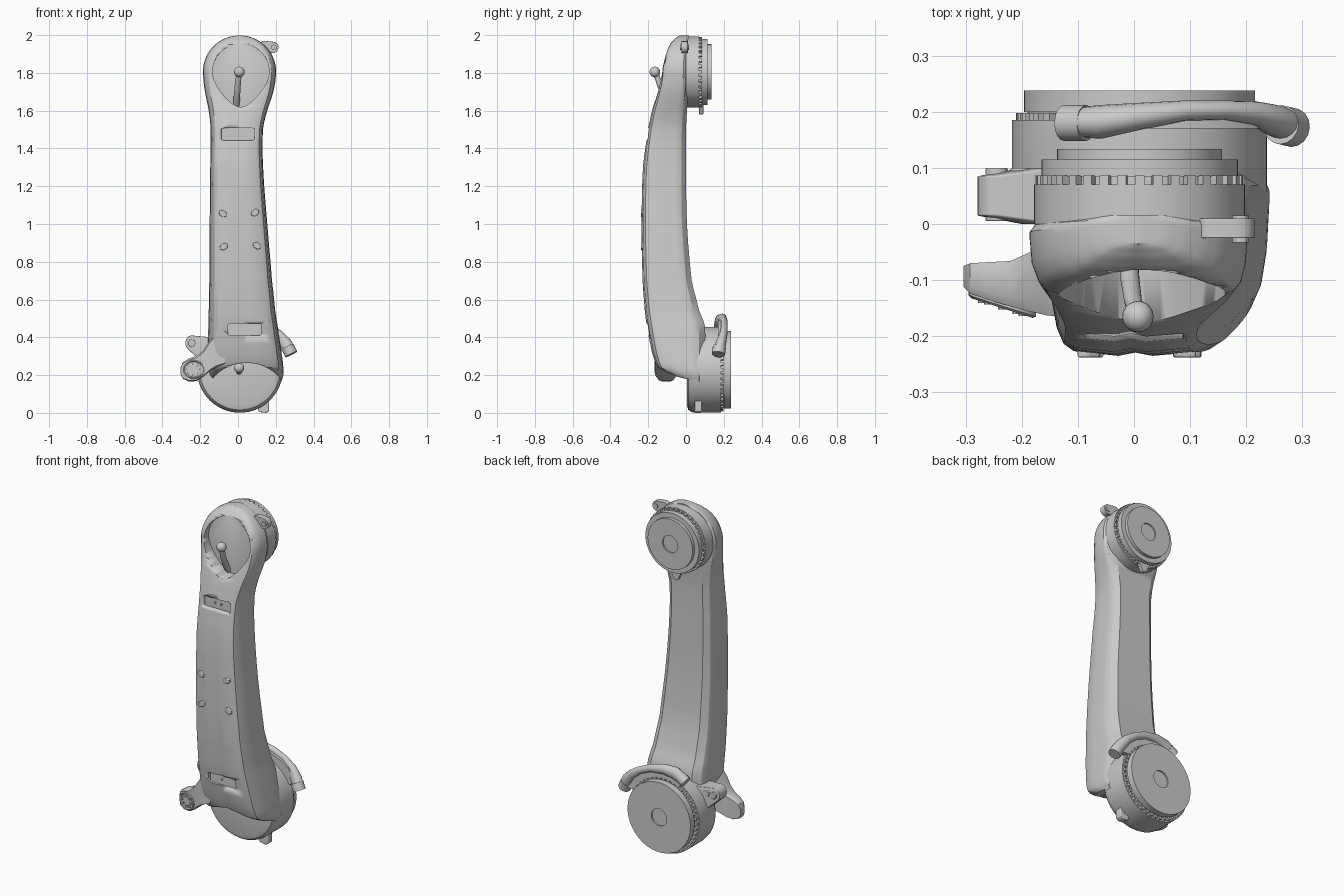
import bpy, bmesh, math
from mathutils import Vector

if "Cube" in bpy.data.objects:
    bpy.data.objects.remove(bpy.data.objects["Cube"])

grey = bpy.data.materials.new("satin grey")
grey.use_nodes = True
COL = (0.6, 0.6, 0.6, 1)
grey.diffuse_color = COL
grey.node_tree.nodes["Principled BSDF"].inputs["Base Color"].default_value = COL


def finish(bm, name, angle=30, bevel=0):
    bmesh.ops.recalc_face_normals(bm, faces=bm.faces)
    me = bpy.data.meshes.new(name)
    bm.to_mesh(me)
    bm.free()
    ob = bpy.data.objects.new(name, me)
    bpy.context.collection.objects.link(ob)
    me.materials.append(grey)
    if bevel:
        mod = ob.modifiers.new("Bevel", "BEVEL")
        mod.width, mod.segments, mod.limit_method = bevel, 3, "ANGLE"
    bpy.ops.object.select_all(action="DESELECT")
    ob.select_set(True)
    bpy.context.view_layer.objects.active = ob
    bpy.ops.object.shade_smooth_by_angle(angle=math.radians(angle))
    return ob


def loft(name, rings, bevel=0):
    """Skin a list of equal-length closed rings and cap both ends."""
    bm = bmesh.new()
    rows = [[bm.verts.new(p) for p in r] for r in rings]
    n = len(rows[0])
    for a, b in zip(rows, rows[1:]):
        for i in range(n):
            bm.faces.new((a[i], a[(i + 1) % n], b[(i + 1) % n], b[i]))
    bm.faces.new(rows[0])
    bm.faces.new(rows[-1])
    return finish(bm, name, 30, bevel)


def circle(x, z, rx, rz=None, n=64):
    rz = rz or rx
    return [(x + rx * math.cos(t * math.tau / n), z + rz * math.sin(t * math.tau / n)) for t in range(n)]


def prism(name, outline, y0, y1, bevel=0):
    return loft(name, [[(x, y, z) for x, z in outline] for y in (y0, y1)], bevel)


def turned(name, x, z, profile):
    """Turned part about a y-directed axis; profile is (radius, y)."""
    return loft(name, [[(a, y, b) for a, b in circle(x, z, r)] for r, y in profile])


def hull(name, points, bevel=0.008):
    bm = bmesh.new()
    for p in points:
        bm.verts.new(p)
    bmesh.ops.convex_hull(bm, input=bm.verts)
    bmesh.ops.delete(bm, geom=[v for v in bm.verts if not v.link_faces], context="VERTS")
    return finish(bm, name, 35, bevel)


def tube(name, pts, radii, flat=1.0):
    """Round rod along a path, optionally widened in the path's plane."""
    rings = []
    for i, p in enumerate(pts):
        d = (Vector(pts[min(i + 1, len(pts) - 1)]) - Vector(pts[max(i - 1, 0)])).normalized()
        side = d.cross(Vector((0, 1, 0))).normalized()
        up = side.cross(d)
        rings.append([Vector(p) + side * a * flat + up * b for a, b in circle(0, 0, radii[i], n=16)])
    return loft(name, rings)


def ball(name, pos, r):
    bm = bmesh.new()
    bmesh.ops.create_uvsphere(bm, u_segments=20, v_segments=12, radius=r)
    bmesh.ops.translate(bm, verts=bm.verts, vec=pos)
    return finish(bm, name)


def cut(target, cutter):
    mod = target.modifiers.new("Cut", "BOOLEAN")
    mod.operation, mod.object, mod.solver = "DIFFERENCE", cutter, "EXACT"
    cutter.hide_render = True
    cutter.hide_viewport = True
    cutter.display_type = "WIRE"


# Arm shell: stations of z, left edge, right edge, front, back
STATIONS = [
    (0.165, -0.13, 0.23, -0.01, 0.09), (0.2, -0.15, 0.24, -0.08, 0.1),
    (0.24, -0.155, 0.24, -0.15, 0.1), (0.32, -0.16, 0.23, -0.18, 0.1),
    (0.46, -0.157, 0.21, -0.207, 0.1), (0.54, -0.155, 0.197, -0.218, 0.07),
    (0.7, -0.152, 0.18, -0.23, 0.03), (1.0, -0.15, 0.155, -0.235, 0.005),
    (1.3, -0.147, 0.133, -0.228, 0.0), (1.5, -0.145, 0.132, -0.202, 0.0),
    (1.6, -0.155, 0.155, -0.18, 0.005), (1.7, -0.175, 0.187, -0.152, 0.012),
]
HEAD_X, HEAD_Z, HEAD_R = 0.008, 1.805, 0.194
for k in range(9):
    a = math.radians(-6 + 11.7 * k)
    w = HEAD_R * math.cos(a)
    s = math.sin(a)
    front = -0.135 + 0.05 * max(0, s) + 0.05 * max(0, s) ** 5
    STATIONS.append((HEAD_Z + HEAD_R * s, HEAD_X - w, HEAD_X + w, front, 0.015))

# Cross-section from the front ridge round to the back, one list per side
REAR = [(1, 0.72), (1, 0.8), (0.95, 0.89), (0.74, 1)]
LEFT = [(0.2, 0), (0.74, 0.03), (0.87, 0.085), (0.94, 0.2), (0.98, 0.4)] + REAR
RIGHT = [(-0.2, 0), (-0.72, 0.035), (-0.84, 0.09), (-0.92, 0.21), (-0.98, 0.42)] + [(-u, v) for u, v in REAR]
SECTION = LEFT + RIGHT[::-1] + [(0, 0.025)]


def ring(s):
    z, l, r, f, b = s
    return [((l + r) / 2 + u * (r - l) / 2, f + v * (b - f), z) for u, v in SECTION]


def spline(p0, p1, p2, p3, t):
    h = lambda a, b, c, d: b + t * (c - a) / 2 + t * t * (a - 2.5 * b + 2 * c - d / 2) + t ** 3 * (1.5 * (b - c) + (d - a) / 2)
    out = [h(*q) for q in zip(p0, p1, p2, p3)]
    out[0] = p1[0] + t * (p2[0] - p1[0])
    return out


rings, last = [], len(STATIONS) - 1
for i in range(last):
    quad = [STATIONS[min(max(i + k, 0), last)] for k in (-1, 0, 1, 2)]
    rings += [ring(spline(*quad, t / 3)) for t in range(3)]
rings.append(ring(STATIONS[-1]))
shell = loft("arm_shell", rings)

# Cut recesses: teardrop on the head, arch at the foot, two label slots
drop = []
for x, z in circle(0.015, 1.805, 0.15):
    d = max(0, 1.805 - z) / 0.15
    drop.append((0.015 + (x - 0.015) * (1 - 0.3 * d * d), z - 0.035 * d * d))
cut(shell, prism("head_recess_cutter", drop, -0.4, -0.082))
cut(shell, prism("foot_arch_cutter", circle(0.045, 0.03, 0.235), -0.4, 0.03))


def slot(x, z, w, h):
    r = h / 3
    return [(x + sx * (w - r) + r * math.cos(math.radians(a)), z + sz * (h - r) + r * math.sin(math.radians(a)))
            for sx, sz, q in ((1, 1, 0), (-1, 1, 90), (-1, -1, 180), (1, -1, 270)) for a in (q, q + 30, q + 60, q + 90)]


for tag, x, z, floor, pins in (("upper", 0, 1.475, -0.183, (-0.02, 0.02)), ("lower", 0.035, 0.442, -0.183, (-0.01,))):
    cut(shell, prism(tag + "_slot_cutter", slot(x, z, 0.088, 0.032), -0.4, floor))
    for dx in pins:
        prism(tag + "_slot_pin", circle(x + dx, z, 0.006, n=12), floor - 0.006, floor + 0.01)

# Four front screws
for x, z, tilt in ((-0.08, 1.055, -0.6), (0.09, 1.06, 0.6), (-0.075, 0.88, 0.6), (0.1, 0.885, -0.6)):
    hexa = [(x + a * math.cos(tilt) - b * math.sin(tilt), z + a * math.sin(tilt) + b * math.cos(tilt))
            for a, b in circle(0, 0, 0.025, 0.018, n=6)]
    prism("front_screw", hexa, -0.238, -0.2, 0.004)

# Joint drums with stepped flanges and a central dimple
turned("upper_joint_drum", 0.01, HEAD_Z, [
    (0.17, -0.02), (0.188, 0), (0.188, 0.07), (0.172, 0.07), (0.172, 0.085), (0.175, 0.085), (0.175, 0.115),
    (0.147, 0.115), (0.147, 0.134), (0.05, 0.134), (0.05, 0.126), (0.001, 0.126)])
turned("lower_joint_drum", 0.01, 0.228, [
    (0.19, 0.005), (0.212, 0.012), (0.224, 0.03), (0.227, 0.05), (0.227, 0.185), (0.2, 0.185), (0.2, 0.2),
    (0.206, 0.2), (0.206, 0.238), (0.05, 0.238), (0.05, 0.23), (0.001, 0.23)])


def teeth(name, x, z, r, y0, y1, count):
    bm = bmesh.new()
    for k in range(count):
        a = k * math.tau / count
        c, s = math.cos(a), math.sin(a)
        cube = bmesh.ops.create_cube(bm, size=1)["verts"]
        for v in cube:
            rad, tan = r + v.co.x * 0.016, v.co.z * 0.017
            v.co = (x + rad * c - tan * s, (y0 + y1) / 2 + v.co.y * (y1 - y0), z + rad * s + tan * c)
    finish(bm, name)


teeth("upper_tooth_ring", 0.01, HEAD_Z, 0.178, 0.066, 0.086, 36)
teeth("lower_tooth_ring", 0.01, 0.228, 0.212, 0.18, 0.198, 44)

# Joystick in the head and stub knob on the lower joint
tube("joystick_stem", [(-0.008, -0.075, 1.628), (-0.007, -0.1, 1.66), (-0.002, -0.135, 1.73), (0.006, -0.163, 1.805)],
     [0.016, 0.017, 0.016, 0.014])
ball("joystick_ball", (0.007, -0.165, 1.805), 0.028)
tube("stub_stem", [(0.005, 0.02, 0.215), (0.005, -0.02, 0.225), (0.006, -0.04, 0.236)], [0.015, 0.015, 0.013])
ball("stub_ball", (0.006, -0.04, 0.238), 0.027)

# Flared front lug on the right of the foot: x, low z, high z, front y, back y
FLARE = [(-0.304, 0.205, 0.24, -0.112, -0.075), (-0.292, 0.18, 0.268, -0.124, -0.07),
         (-0.26, 0.166, 0.288, -0.135, -0.068), (-0.22, 0.168, 0.302, -0.147, -0.066),
         (-0.185, 0.19, 0.328, -0.156, -0.05), (-0.155, 0.216, 0.375, -0.163, -0.02),
         (-0.12, 0.238, 0.42, -0.166, 0.0), (-0.07, 0.256, 0.43, -0.164, 0.0)]
loft("front_lug", [[(x, (f + b) / 2 + q * (b - f) / 2, (lo + hi) / 2 + p * (hi - lo) / 2)
                    for p, q in ((1, 0.5), (0.9, 1), (-0.9, 1), (-1, 0.5), (-1, -0.6), (-0.9, -1), (0.85, -1), (1, -0.6))]
                   for x, lo, hi, f, b in FLARE])
# Oval boss with a ring of studs, tilted with the lug face
slope = lambda x: -0.32 * (x + 0.235)
loft("lug_boss", [[(x, y + slope(x), z) for x, z in circle(-0.235, 0.23, r, r * 0.82, 32)]
                  for r, y in ((0.06, -0.12), (0.06, -0.146), (0.054, -0.15), (0.048, -0.145))])
for x, z in circle(-0.235, 0.23, 0.036, 0.029, 8):
    prism("lug_boss_stud", circle(x, z, 0.007, n=8), -0.152 + slope(x), -0.13)

# Rear lug with two bolts
hull("rear_lug", [(x, y, z) for y in (0.015, 0.085) for x, z in circle(-0.245, 0.37, 0.034, 0.04, 24)]
     + [(x, y, z) for y in (0, 0.1) for x, z in circle(-0.14, 0.32, 0.06, 0.08, 24)])
for x in (-0.245, -0.2):
    prism("rear_lug_bolt", circle(x, 0.37, 0.02, n=16), 0.005, 0.1, 0.003)

# Curved clamp lever over the lower joint, with a web down to the drum
path = [(-0.12, 0.455), (-0.06, 0.487), (0.01, 0.497), (0.09, 0.485), (0.16, 0.455), (0.215, 0.415), (0.25, 0.37), (0.275, 0.325)]
ys = [0.18, 0.182, 0.192, 0.202, 0.203, 0.198, 0.185, 0.175]
tube("clamp_lever", [(x, y, z) for (x, z), y in zip(path, ys)],
     [0.025, 0.03, 0.024, 0.018, 0.017, 0.021, 0.028, 0.028], 1.2)
prism("lever_web", path + circle(0.01, 0.228, 0.215)[5:22], 0.17, 0.2)
tube("lever_pivot", [(-0.125, 0.18, 0.45), (-0.085, 0.18, 0.475)], [0.032, 0.032])
tube("lever_tip", [(0.262, 0.177, 0.35), (0.282, 0.172, 0.31)], [0.035, 0.035])

# Small clips around the joints
hull("head_clip", [(x, y, z) for y in (-0.025, 0.01) for c in ((0.14, 1.94, 0.03), (0.185, 1.935, 0.03))
                   for x, z in circle(*c, n=16)], 0.005)
prism("head_clip_bolt", circle(0.19, 1.935, 0.015, n=12), -0.033, 0.015)
hull("upper_latch", [(x, y, z) for y in (0.07, 0.092) for x, z in ((-0.04, 1.65), (0.05, 1.65), (0.015, 1.58), (-0.01, 1.58))], 0.004)
hull("foot_tab", [(x, y, z) for y in (0.045, 0.085) for x, z in ((0.09, 0.07), (0.165, 0.07), (0.165, 0.01), (0.15, 0.0), (0.11, 0.005))], 0.005)
